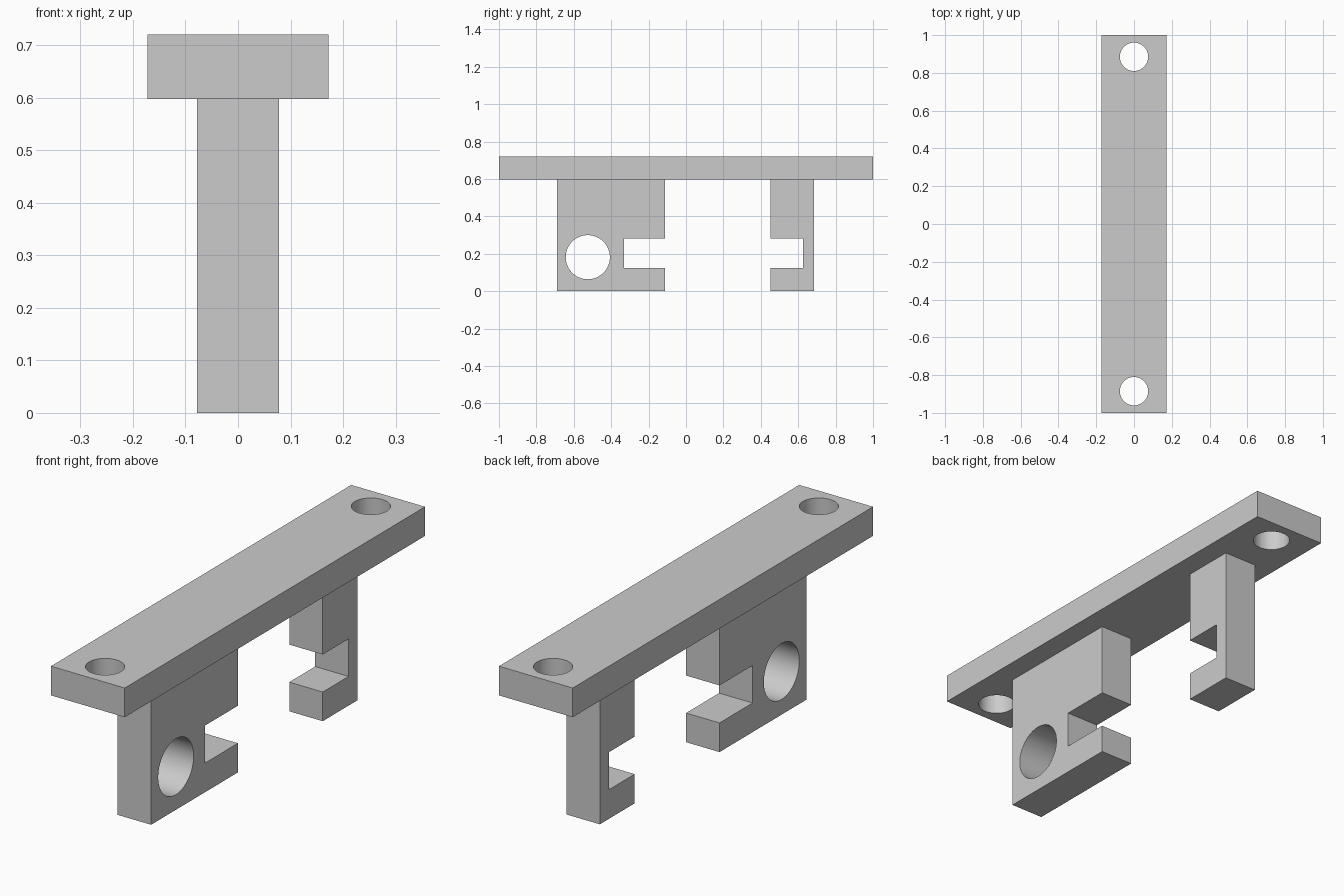
import bpy
import bmesh
import math
from mathutils import Matrix

cube = bpy.data.objects.get("Cube")
if cube:
    bpy.data.objects.remove(cube)

GREY = (0.6, 0.6, 0.6, 1)
grey = bpy.data.materials.new("plain_grey")
grey.use_nodes = True
grey.diffuse_color = GREY
grey.node_tree.nodes["Principled BSDF"].inputs["Base Color"].default_value = GREY

PLATE_Z, TOP_Z = 0.597, 0.72
PLATE_HALF, LEG_HALF = 0.172, 0.078
SLOT_LOW, SLOT_HIGH = 0.123, 0.281


def prism(name, profile, half_width):
    """Extrude a (y, z) outline symmetrically along x."""
    bm = bmesh.new()
    face = bm.faces.new([bm.verts.new((-half_width, y, z)) for y, z in profile])
    grown = bmesh.ops.extrude_face_region(bm, geom=[face])
    verts = [v for v in grown["geom"] if isinstance(v, bmesh.types.BMVert)]
    bmesh.ops.translate(bm, verts=verts, vec=(2 * half_width, 0, 0))
    bmesh.ops.recalc_face_normals(bm, faces=bm.faces)
    mesh = bpy.data.meshes.new(name)
    bm.to_mesh(mesh)
    bm.free()
    mesh.materials.append(grey)
    obj = bpy.data.objects.new(name, mesh)
    bpy.context.collection.objects.link(obj)
    return obj


def drill(obj, centre, radius, axis):
    """Cut a round through hole along x or z."""
    turn = Matrix.Rotation(math.pi / 2, 4, "Y") if axis == "X" else Matrix()
    bm = bmesh.new()
    bmesh.ops.create_cone(bm, cap_ends=True, segments=64, radius1=radius,
                          radius2=radius, depth=0.5,
                          matrix=Matrix.Translation(centre) @ turn)
    mesh = bpy.data.meshes.new("hole_cutter")
    bm.to_mesh(mesh)
    bm.free()
    mesh.materials.append(grey)
    cutter = bpy.data.objects.new("hole_cutter", mesh)
    bpy.context.collection.objects.link(cutter)
    cutter.hide_render = True
    mod = obj.modifiers.new("hole", "BOOLEAN")
    mod.operation = "DIFFERENCE"
    mod.solver = "EXACT"
    mod.object = cutter
    bpy.ops.object.select_all(action="DESELECT")
    obj.select_set(True)
    bpy.context.view_layer.objects.active = obj
    bpy.ops.object.modifier_apply(modifier=mod.name)
    bpy.data.objects.remove(cutter)
    bpy.ops.object.shade_smooth_by_angle(angle=math.radians(30))


def slotted_leg(name, outer, inner, slot_end):
    """Leg with a square slot opening on its inner side."""
    return prism(name, [(outer, 0), (inner, 0), (inner, SLOT_LOW),
                        (slot_end, SLOT_LOW), (slot_end, SLOT_HIGH),
                        (inner, SLOT_HIGH), (inner, PLATE_Z), (outer, PLATE_Z)],
                 LEG_HALF)


# Mounting plate with a screw hole at each end
plate = prism("mounting_plate", [(-1, PLATE_Z), (1, PLATE_Z), (1, TOP_Z), (-1, TOP_Z)],
              PLATE_HALF)
for side in (-1, 1):
    drill(plate, (0, side * 0.885, 0.66), 0.075, "Z")

# Wide front leg with a cross bore, and narrow rear leg
front_leg = slotted_leg("front_leg", -0.69, -0.112, -0.332)
drill(front_leg, (0, -0.525, 0.182), 0.118, "X")
slotted_leg("rear_leg", 0.685, 0.453, 0.625)
